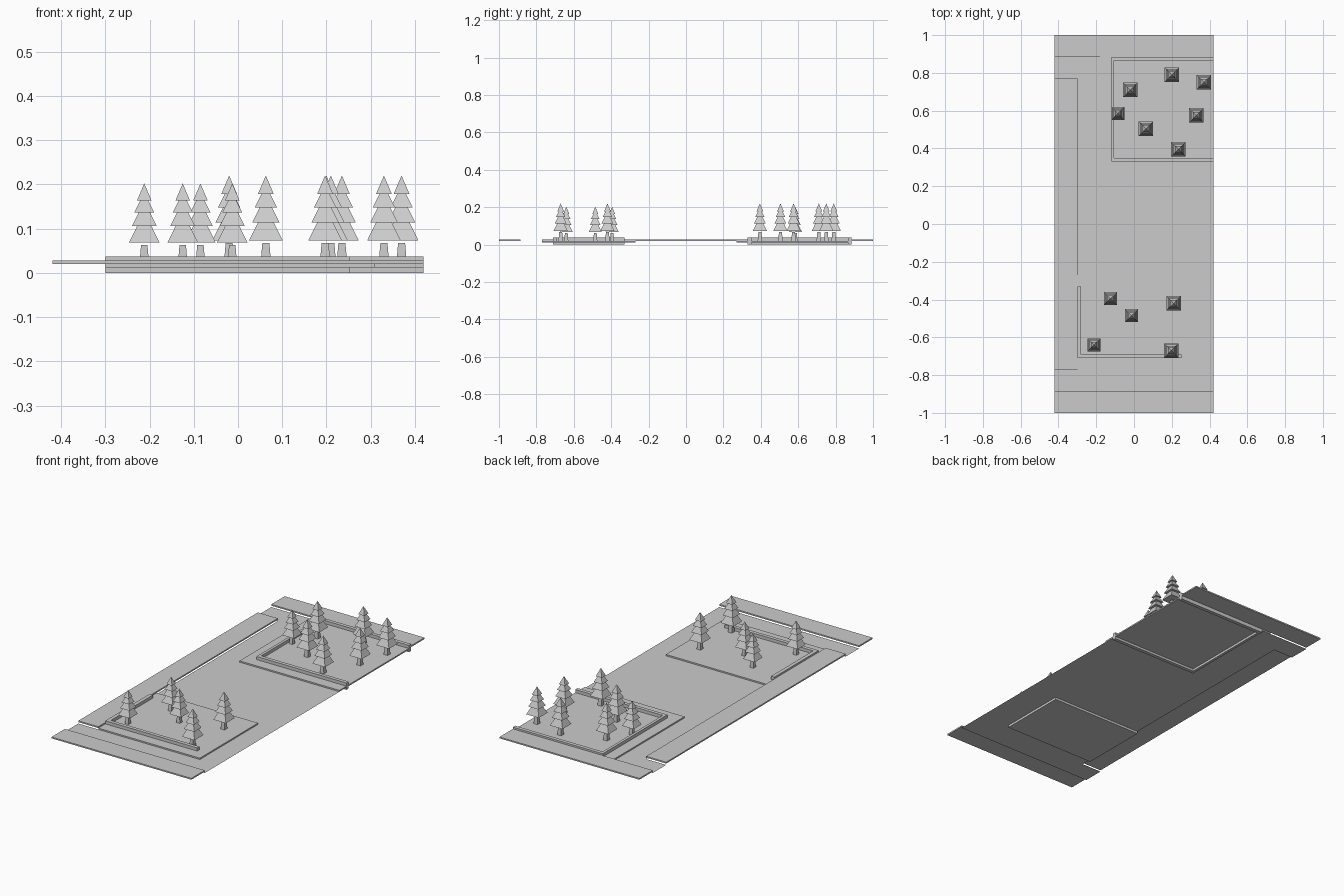
import bpy
import bmesh
from mathutils import Matrix

old = bpy.data.objects.get("Cube")
if old:
    bpy.data.objects.remove(old, do_unlink=True)

grey = bpy.data.materials.new("plain_grey")
grey.use_nodes = True
grey.diffuse_color = (0.6, 0.6, 0.6, 1)
bsdf = next(n for n in grey.node_tree.nodes if n.type == "BSDF_PRINCIPLED")
bsdf.inputs["Base Color"].default_value = (0.6, 0.6, 0.6, 1)

# Height levels
ROAD, LOT, WALK, CURB = 0.0125, 0.02, 0.0275, 0.037
EDGE, END = 0.42, 1.0


def finish(name, bm):
    mesh = bpy.data.meshes.new(name)
    bm.to_mesh(mesh)
    bm.free()
    mesh.materials.append(grey)
    obj = bpy.data.objects.new(name, mesh)
    bpy.context.collection.objects.link(obj)
    return obj


def box(name, x0, x1, y0, y1, z0, z1):
    bm = bmesh.new()
    centre = ((x0 + x1) / 2, (y0 + y1) / 2, (z0 + z1) / 2)
    size = (x1 - x0, y1 - y0, z1 - z0, 1)
    bmesh.ops.create_cube(bm, size=1, matrix=Matrix.Translation(centre) @ Matrix.Diagonal(size))
    return finish(name, bm)


def sheet(name, x0, x1, y0, y1, z):
    bm = bmesh.new()
    corners = [(x0, y0), (x1, y0), (x1, y1), (x0, y1)]
    bm.faces.new([bm.verts.new((x, y, z)) for x, y in corners])
    return finish(name, bm)


def frustum(bm, half_low, half_high, z0, z1):
    """Four-sided, axis-aligned tapered block; a zero top makes a point."""
    signs = [(-1, -1), (1, -1), (1, 1), (-1, 1)]
    low = [bm.verts.new((sx * half_low, sy * half_low, z0)) for sx, sy in signs]
    bm.faces.new(low[::-1])
    if half_high == 0:
        tip = bm.verts.new((0, 0, z1))
        high = None
    else:
        high = [bm.verts.new((sx * half_high, sy * half_high, z1)) for sx, sy in signs]
        bm.faces.new(high)
    for i in range(4):
        j = (i + 1) % 4
        bm.faces.new([low[i], low[j], tip] if high is None else [low[i], low[j], high[j], high[i]])


# Road sheets, left open beside the raised walks
sheet("main_road", -0.3, EDGE, -0.77, 0.77, ROAD)
sheet("front_road", -EDGE, EDGE, -0.885, -0.77, ROAD)
sheet("back_road", -EDGE, EDGE, 0.77, 0.885, ROAD)

# Raised walks round the outside
box("front_walk", -EDGE, EDGE, -END, -0.885, LOT, WALK)
box("back_walk", -EDGE, EDGE, 0.885, END, LOT, WALK)
box("side_walk", -EDGE, -0.3, -0.77, 0.77, LOT, WALK)

# Low platforms under the two groves
box("front_platform", -0.3, 0.31, -0.77, -0.27, ROAD, LOT)
box("back_platform", -0.18, EDGE, 0.27, 0.885, ROAD, LOT)

# Front grove: sunken bed with an L-shaped curb
box("front_bed", -0.3, 0.252, -0.71, -0.33, 0, LOT)
box("front_bed_side_curb", -0.3, -0.28, -0.71, -0.33, LOT, CURB)
box("front_bed_front_curb", -0.28, 0.252, -0.71, -0.69, LOT, CURB)

# Back grove: curb on three sides, open towards the model's left
box("back_bed_side_curb", -0.12, -0.105, 0.33, 0.885, 0, CURB)
box("back_bed_front_curb", -0.105, EDGE, 0.33, 0.35, 0, CURB)
box("back_bed_back_curb", -0.105, EDGE, 0.865, 0.885, 0, CURB)

# Trees: tapered trunk and four stacked square tiers
bm = bmesh.new()
frustum(bm, 0.012, 0.008, 0, 0.047)
tiers = [(0.038, 0.018, 0.053, 0.094), (0.031, 0.014, 0.094, 0.128),
         (0.025, 0.010, 0.128, 0.158), (0.018, 0, 0.158, 0.2)]
for tier in tiers:
    frustum(bm, *tier)
first_tree = finish("tree", bm)

SMALL = 0.91
groves = [
    (-0.02, 0.71, 1), (0.20, 0.79, 1), (0.37, 0.75, 1), (-0.085, 0.585, SMALL),
    (0.063, 0.505, 1), (0.33, 0.575, 1), (0.235, 0.395, 1),
    (-0.125, -0.395, SMALL), (-0.013, -0.485, SMALL), (0.21, -0.42, 1),
    (-0.212, -0.64, SMALL), (0.197, -0.67, 1),
]
for i, (x, y, scale) in enumerate(groves):
    tree = first_tree if i == 0 else bpy.data.objects.new("tree", first_tree.data)
    if i:
        bpy.context.collection.objects.link(tree)
    tree.location = (x, y, LOT)
    tree.scale = (scale, scale, scale)
